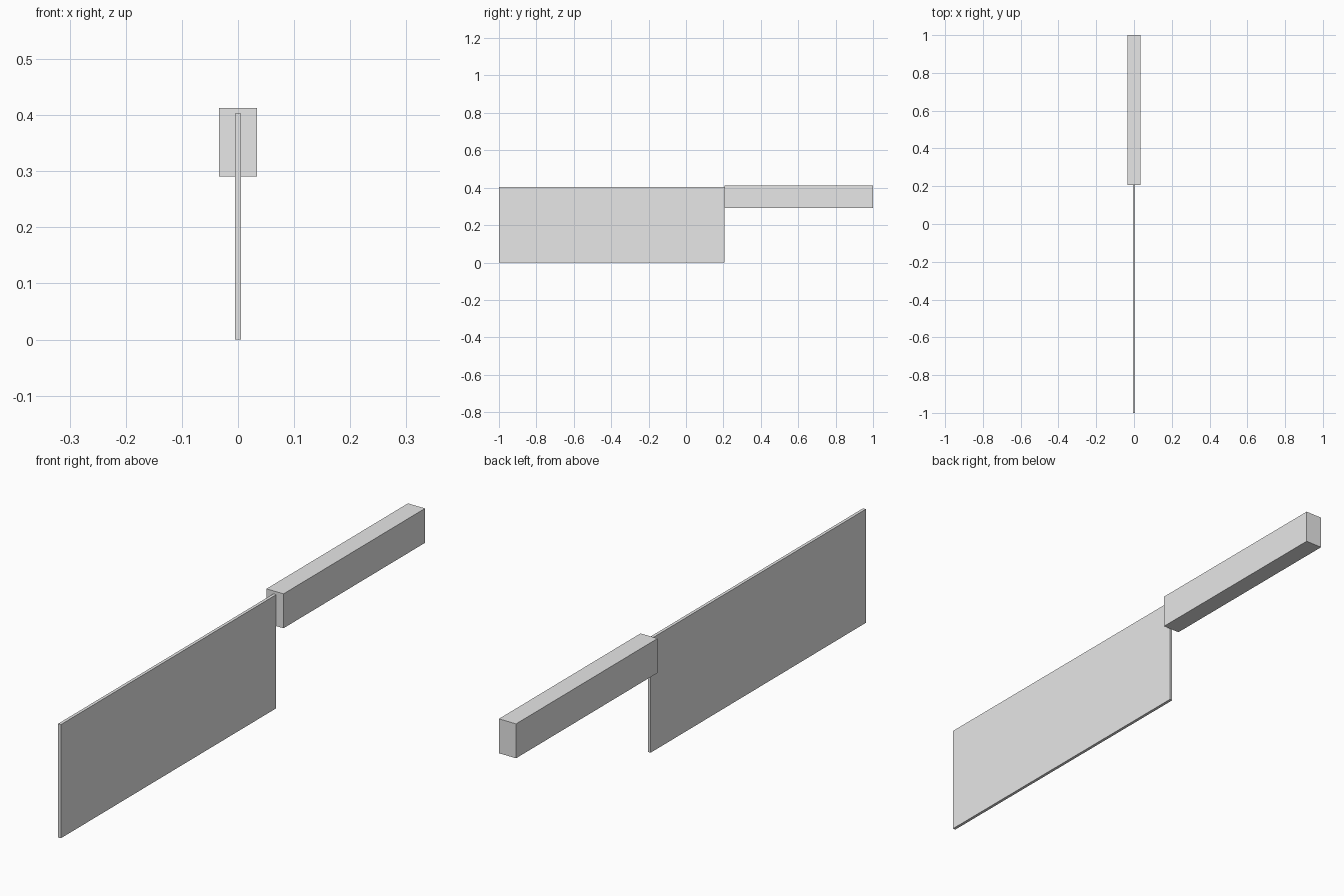
import bpy

cube = bpy.data.objects.get("Cube")
if cube:
    bpy.data.objects.remove(cube, do_unlink=True)

# Single plain grey
grey = bpy.data.materials.new("light_grey")
grey.use_nodes = True
color = (0.8, 0.8, 0.8, 1.0)
grey.diffuse_color = color
grey.node_tree.nodes["Principled BSDF"].inputs["Base Color"].default_value = color


def block(name, width, y_range, z_range):
    """Box centred on x = 0 spanning the given y and z ranges."""
    (y0, y1), (z0, z1) = y_range, z_range
    bpy.ops.mesh.primitive_cube_add(size=1, location=(0, (y0 + y1) / 2, (z0 + z1) / 2))
    obj = bpy.context.object
    obj.name = obj.data.name = name
    obj.scale = (width, y1 - y0, z1 - z0)
    bpy.ops.object.transform_apply(location=False, rotation=False, scale=True)
    obj.data.materials.append(grey)
    return obj


# Thin broad blade, and the thicker handle behind its upper edge
block("blade", 0.011, (-1.0, 0.206), (0.0, 0.403))
block("handle", 0.067, (0.207, 1.0), (0.291, 0.413))
